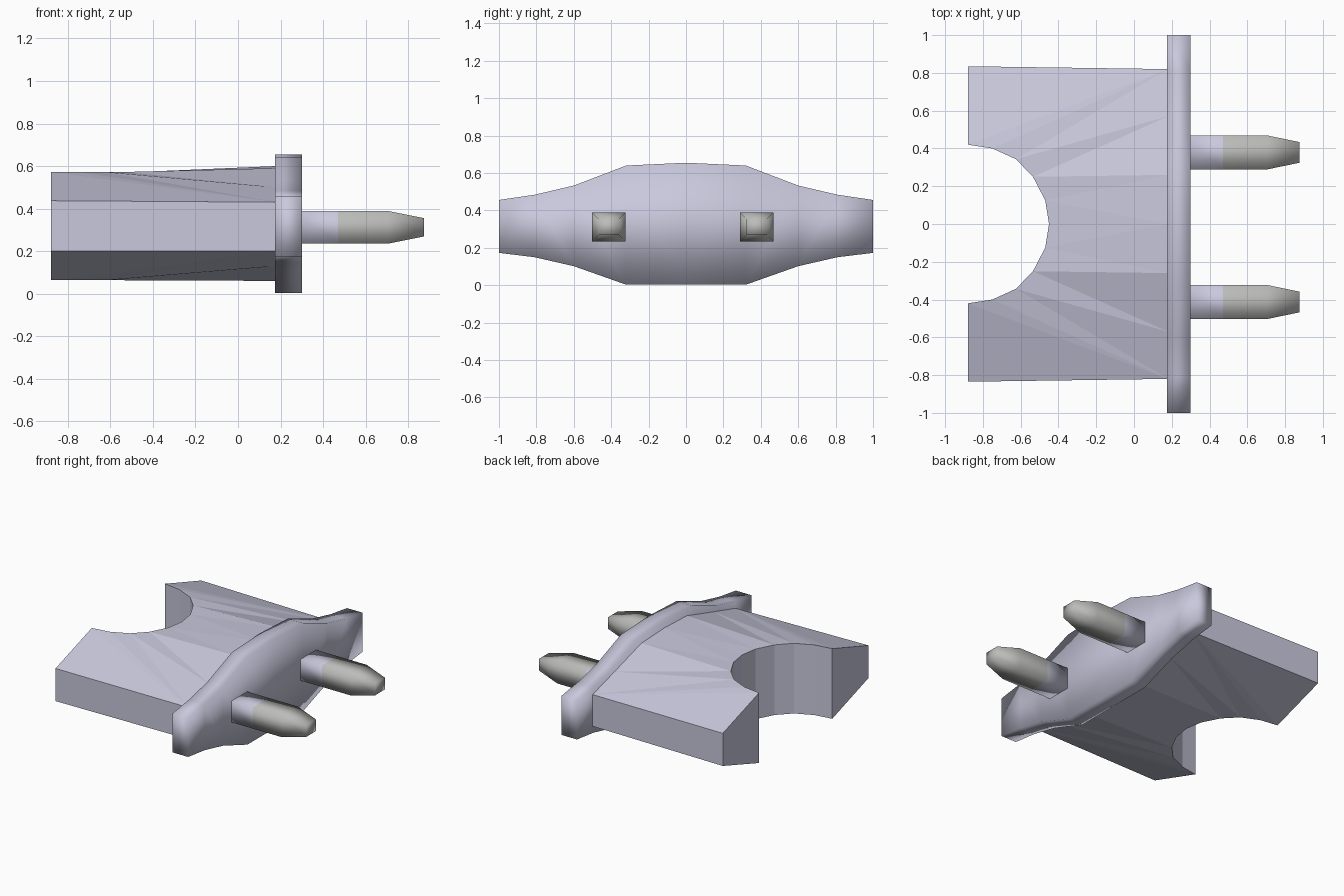
import bpy

if "Cube" in bpy.data.objects:
    bpy.data.objects.remove(bpy.data.objects["Cube"])


def material(name, rgb):
    m = bpy.data.materials.new(name)
    m.diffuse_color = (*rgb, 1)
    m.use_nodes = True
    m.node_tree.nodes["Principled BSDF"].inputs["Base Color"].default_value = m.diffuse_color
    return m


LILAC = material("lilac", (0.58, 0.58, 0.72))
GREY = material("grey", (0.5, 0.5, 0.49))


def build(name, verts, faces, mats, smooth):
    me = bpy.data.meshes.new(name)
    me.from_pydata(verts, [], faces)
    for m in mats:
        me.materials.append(m)
    for p in me.polygons:
        p.use_smooth = smooth
    ob = bpy.data.objects.new(name, me)
    bpy.context.collection.objects.link(ob)
    return ob


def recalc(ob):
    bpy.ops.object.select_all(action='DESELECT')
    bpy.context.view_layer.objects.active = ob
    ob.select_set(True)
    bpy.ops.object.mode_set(mode='EDIT')
    bpy.ops.mesh.select_all(action='SELECT')
    bpy.ops.mesh.normals_make_consistent(inside=False)
    bpy.ops.object.mode_set(mode='OBJECT')


def mirror_y(ob):
    mod = ob.modifiers.new("mirror", 'MIRROR')
    mod.use_axis = (False, True, False)
    mod.merge_threshold = 0.001


# Body: half outline as (x, y, bottom z, top z), mirrored across y
outline = [
    # arc notch, outer end to middle
    (-0.88, 0.42, 0.063, 0.572), (-0.75, 0.40, 0.063, 0.572),
    (-0.625, 0.343, 0.063, 0.572), (-0.535, 0.25, 0.063, 0.572),
    (-0.47, 0.125, 0.063, 0.572), (-0.45, 0, 0.063, 0.572),
    # edge against the plate, middle to outside
    (0.18, 0, 0.06, 0.60), (0.18, 0.26, 0.06, 0.59),
    (0.18, 0.57, 0.13, 0.50), (0.18, 0.82, 0.20, 0.43),
    # outer rear corner
    (-0.88, 0.835, 0.20, 0.437),
]
n = len(outline)
verts = [(x, y, t) for x, y, b, t in outline] + [(x, y, b) for x, y, b, t in outline]
fan = [(10, 9, 0), (0, 9, 1), (1, 9, 2), (2, 9, 8), (2, 8, 3),
       (3, 8, 7), (3, 7, 4), (4, 7, 6), (4, 6, 5)]
faces = fan + [tuple(i + n for i in reversed(f)) for f in fan]
for i in range(n):
    if i != 5:  # the centre plane stays open for the mirror
        j = (i + 1) % n
        faces.append((i, j, j + n, i + n))
body = build("notched_body", verts, faces, [LILAC], False)
recalc(body)
mirror_y(body)

# Plate: half profile as (y, bottom z, top z), mirrored across y
profile = [(0, 0.003, 0.655), (0.32, 0.003, 0.64), (0.60, 0.102, 0.533),
           (0.81, 0.15, 0.484), (1.0, 0.173, 0.456)]
verts, faces = [], []
for y, b, t in profile:
    verts += [(0.175, y, b), (0.30, y, b), (0.30, y, t), (0.175, y, t)]
for s in range(len(profile) - 1):
    for k in range(4):
        a, b = 4 * s + k, 4 * s + (k + 1) % 4
        faces.append((a, b, b + 4, a + 4))
e = 4 * (len(profile) - 1)
faces.append((e, e + 1, e + 2, e + 3))
plate = build("flange_plate", verts, faces, [LILAC], True)
recalc(plate)
mirror_y(plate)

# Pegs: square bars with a tapered grey tip
rings = [(0.28, 0.09, 0.077), (0.47, 0.09, 0.077),
         (0.705, 0.09, 0.077), (0.875, 0.055, 0.043)]
for name, cy in (("peg_left", -0.413), ("peg_right", 0.379)):
    verts, faces = [], [(3, 2, 1, 0), (12, 13, 14, 15)]
    for x, w, h in rings:
        verts += [(x, cy + sy * w, 0.312 + sz * h)
                  for sy, sz in ((-1, -1), (1, -1), (1, 1), (-1, 1))]
    for s in range(3):
        for k in range(4):
            a, b = 4 * s + k, 4 * s + (k + 1) % 4
            faces.append((a, b, b + 4, a + 4))
    peg = build(name, verts, faces, [LILAC, GREY], True)
    for p in peg.data.polygons:
        p.material_index = 1 if p.center.x > 0.47 else 0
    recalc(peg)
